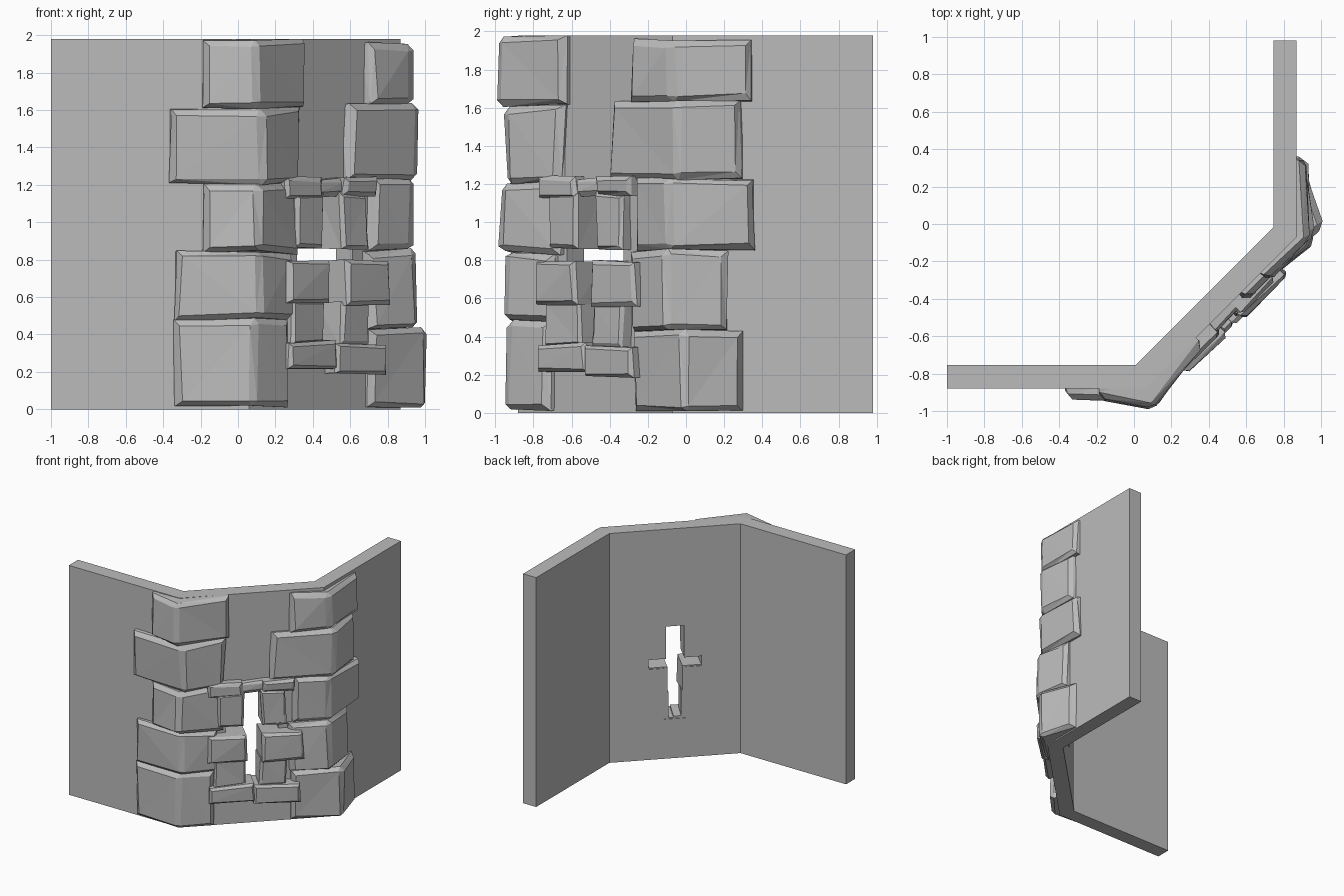
import bpy, bmesh, math, random
from mathutils import Vector

random.seed(4)
if "Cube" in bpy.data.objects:
    bpy.data.objects.remove(bpy.data.objects["Cube"], do_unlink=True)

stone = bpy.data.materials.new("grey stone")
stone.use_nodes = True
COLOUR = (0.5, 0.5, 0.5, 1)
stone.diffuse_color = COLOUR
stone.node_tree.nodes["Principled BSDF"].inputs["Base Color"].default_value = COLOUR

HEIGHT = 1.98
R = math.sqrt(0.5)
LEFT_CORNER, RIGHT_CORNER = Vector((0.06, -0.88)), Vector((0.87, -0.07))
CENTRE = (LEFT_CORNER + RIGHT_CORNER) / 2
ALONG, OUT = Vector((R, R)), Vector((R, -R))


def prism(name, plan, z0, z1, chamfer=0, jitter=0, is_front=None):
    """Extrude a plan outline, then chamfer and roughen its exposed side."""
    bm = bmesh.new()
    base = bm.faces.new([bm.verts.new((p[0], p[1], z0)) for p in plan])
    top = bmesh.ops.extrude_face_region(bm, geom=[base])["geom"]
    for v in top:
        if isinstance(v, bmesh.types.BMVert):
            v.co.z = z1
    bmesh.ops.recalc_face_normals(bm, faces=bm.faces[:])
    if chamfer:
        for v in bm.verts:
            if is_front(v.co):
                v.co += Vector([random.uniform(-jitter, jitter) for _ in range(3)])
        edges = [e for e in bm.edges if all(is_front(v.co) for v in e.verts)]
        bmesh.ops.bevel(bm, geom=edges, offset=chamfer, segments=1,
                        affect='EDGES', clamp_overlap=True)
        for v in bm.verts:
            if is_front(v.co):
                v.co += Vector([random.uniform(-jitter, jitter) / 2 for _ in range(3)])
                v.co.z = min(max(v.co.z, 0.01), HEIGHT)
        bmesh.ops.triangulate(bm, faces=[f for f in bm.faces if len(f.verts) > 3])
    mesh = bpy.data.meshes.new(name)
    bm.to_mesh(mesh)
    bm.free()
    mesh.materials.append(stone)
    obj = bpy.data.objects.new(name, mesh)
    bpy.context.collection.objects.link(obj)
    return obj


def panel_point(u, n):
    return CENTRE + ALONG * u + OUT * n


def panel_plan(u0, u1, n0, n1):
    return [panel_point(u0, n0), panel_point(u1, n0),
            panel_point(u1, n1), panel_point(u0, n1)]


def outside(co):
    """True for points in front of the wall's outer face."""
    n = (Vector((co.x, co.y)) - CENTRE).dot(OUT)
    return co.y < -0.885 or co.x > 0.875 or n > 0.005


# Folded wall
wall = prism("wall", [(-1, -0.88), LEFT_CORNER, RIGHT_CORNER, (0.87, 0.98),
                      (0.745, 0.98), (0.745, -0.018), (0.008, -0.755), (-1, -0.755)],
             0, HEIGHT)

# Cross-shaped slit cut through the angled panel
for half_width, z0, z1 in [(0.085, 0.34, 1.14), (0.21, 0.78, 0.87)]:
    cutter = prism("slit_cutter", panel_plan(-half_width, half_width, -0.3, 0.2), z0, z1)
    cutter.hide_render = True
    mod = wall.modifiers.new("slit", 'BOOLEAN')
    mod.operation, mod.solver, mod.object = 'DIFFERENCE', 'EXACT', cutter
    bpy.context.view_layer.objects.active = wall
    bpy.ops.object.modifier_apply(modifier=mod.name)
    bpy.data.objects.remove(cutter, do_unlink=True)


def corner_stone(name, corner, da, na, db, nb, row):
    """Bent block wrapping a corner: arm lengths, tip position and height range."""
    z0, z1, la, lb, tx, ty = row
    ends = 0.05
    plan = [corner + da * la - na * 0.03, corner + da * (la - 0.01) + na * ends,
            Vector((tx, ty)),
            corner + db * (lb - 0.01) + nb * ends, corner + db * lb - nb * 0.03,
            corner - (na + nb) * 0.03]
    prism(name, plan, z0, z1, 0.03, 0.012, outside)


# Rows from top to bottom: z0, z1, first arm, second arm, tip x, tip y
LEFT_ROWS = [(1.61, 1.98, 0.25, 0.38, 0.11, -0.98),
             (1.21, 1.61, 0.43, 0.36, 0.14, -0.95),
             (0.84, 1.21, 0.25, 0.34, 0.12, -0.98),
             (0.48, 0.84, 0.40, 0.30, 0.12, -0.95),
             (0.02, 0.48, 0.41, 0.27, 0.09, -0.95)]
RIGHT_ROWS = [(1.63, 1.95, 0.28, 0.42, 0.93, -0.08),
              (1.22, 1.63, 0.43, 0.37, 0.96, -0.06),
              (0.85, 1.23, 0.26, 0.43, 0.94, -0.10),
              (0.43, 0.85, 0.29, 0.29, 0.96, -0.10),
              (0.01, 0.43, 0.27, 0.38, 1.01, -0.02)]
for i, row in enumerate(LEFT_ROWS):
    corner_stone(f"left_corner_stone_{i + 1}", LEFT_CORNER,
                 Vector((-1, 0)), Vector((0, -1)), ALONG, OUT, row)
for i, row in enumerate(RIGHT_ROWS):
    corner_stone(f"right_corner_stone_{i + 1}", RIGHT_CORNER,
                 -ALONG, OUT, Vector((0, 1)), Vector((1, 0)), row)

# Stones framing the slit: u0, u1, z0, z1, projection
FRAME = {"lintel_left": (-0.36, -0.08, 1.13, 1.24, 0.08),
         "lintel_middle": (-0.12, 0.12, 1.14, 1.23, 0.06),
         "lintel_right": (0.08, 0.33, 1.14, 1.24, 0.08),
         "upper_jamb_left": (-0.28, -0.075, 0.86, 1.15, 0.07),
         "upper_jamb_right": (0.07, 0.26, 0.86, 1.15, 0.07),
         "middle_jamb_left": (-0.37, -0.06, 0.57, 0.79, 0.10),
         "middle_jamb_right": (0.06, 0.39, 0.56, 0.79, 0.11),
         "lower_jamb_left": (-0.31, -0.05, 0.35, 0.58, 0.07),
         "lower_jamb_right": (0.05, 0.27, 0.34, 0.57, 0.08),
         "sill_left": (-0.35, 0.01, 0.21, 0.36, 0.09),
         "sill_right": (0.0, 0.37, 0.19, 0.35, 0.10)}
for name, (u0, u1, z0, z1, depth) in FRAME.items():
    prism(name, panel_plan(u0, u1, -0.12, depth), z0, z1, 0.02, 0.01, outside)
